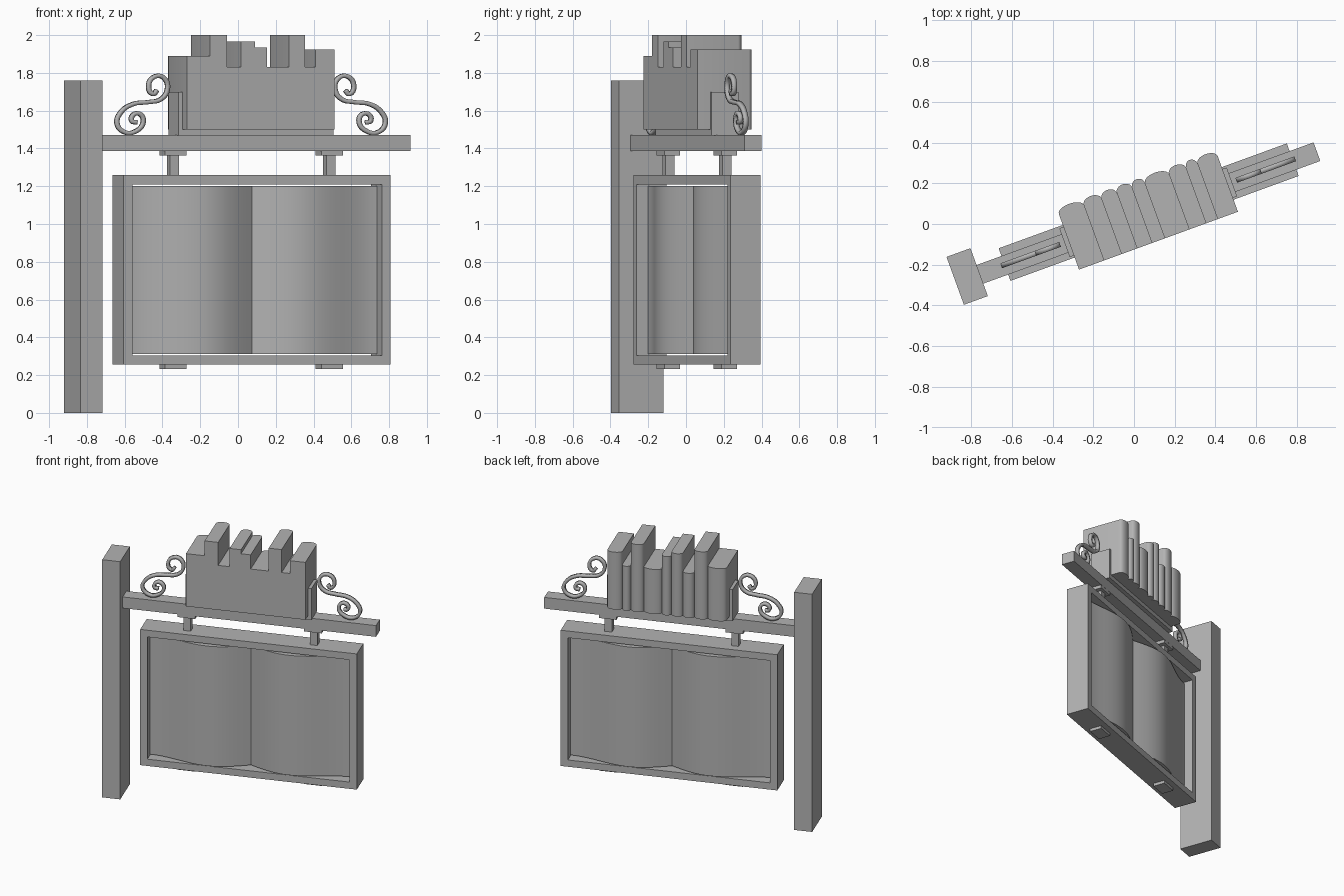
import bpy, bmesh, math
from mathutils import Matrix

cube = bpy.data.objects.get("Cube")
if cube:
    bpy.data.objects.remove(cube)

TURN = math.radians(20)   # whole sign is turned about z
MID_U, MID_V = 0.085, 0.03  # centre line of the hanging board

grey = bpy.data.materials.new("plain_grey")
grey.use_nodes = True
grey.diffuse_color = (0.45, 0.45, 0.45, 1)
grey.node_tree.nodes["Principled BSDF"].inputs["Base Color"].default_value = (0.45, 0.45, 0.45, 1)


def place(name, data):
    obj = bpy.data.objects.new(name, data)
    bpy.context.collection.objects.link(obj)
    data.materials.append(grey)
    obj.rotation_euler.z = TURN
    return obj


def finish(name, bm, smooth=False):
    bmesh.ops.recalc_face_normals(bm, faces=bm.faces)
    mesh = bpy.data.meshes.new(name)
    bm.to_mesh(mesh)
    bm.free()
    obj = place(name, mesh)
    if smooth:
        bpy.ops.object.select_all(action='DESELECT')
        obj.select_set(True)
        bpy.context.view_layer.objects.active = obj
        bpy.ops.object.shade_smooth_by_angle(angle=math.radians(35))
    return obj


def prism(name, outline, z0, z1, smooth=False):
    """Extrude a plan outline from z0 up to z1."""
    bm = bmesh.new()
    face = bm.faces.new([bm.verts.new((u, v, z0)) for u, v in outline])
    new = bmesh.ops.extrude_face_region(bm, geom=[face])["geom"]
    verts = [g for g in new if isinstance(g, bmesh.types.BMVert)]
    bmesh.ops.translate(bm, verts=verts, vec=(0, 0, z1 - z0))
    return finish(name, bm, smooth)


def box(name, u0, u1, v0, v1, z0, z1):
    return prism(name, [(u0, v0), (u1, v0), (u1, v1), (u0, v1)], z0, z1)


# Post and cross beam
box("post", -0.92, -0.795, -0.087, 0.163, 0, 1.76)
box("beam", -0.795, 0.965, -0.022, 0.075, 1.387, 1.47)

# Board frame: a rectangular ring, open front and back
bm = bmesh.new()
rings = []
for v in (-0.055, 0.115):
    for inset in (0, 0.05):
        u0, u1, z0, z1 = -0.665 + inset, 0.84 - inset, 0.255 + inset, 1.26 - inset
        rings.append([bm.verts.new(p) for p in ((u0, v, z0), (u1, v, z0), (u1, v, z1), (u0, v, z1))])
for a, b in ((0, 1), (1, 3), (3, 2), (2, 0)):
    for i in range(4):
        j = (i + 1) % 4
        bm.faces.new((rings[a][i], rings[a][j], rings[b][j], rings[b][i]))
finish("board_frame", bm)


# Open book inside the frame, bulging the same way on both sides
def bulge(s):
    """Half thickness of the pages, from the spine (0) to the outer edge (1)."""
    if s < 0.4:
        return 0.01 + 0.09 * math.sin(s / 0.4 * math.pi / 2)
    return 0.06 + 0.04 * math.cos((s - 0.4) / 0.6 * math.pi)


STEPS = 20
half = [(MID_U + 0.7025 * i / STEPS, bulge(abs(i) / STEPS)) for i in range(-STEPS, STEPS + 1)]
outline = [(u, MID_V - t) for u, t in half] + [(u, MID_V + t) for u, t in reversed(half)]
prism("open_book", outline, 0.313, 1.2, smooth=True)

# Hangers, with plates under the beam and under the board
for side, label in ((-1, "right"), (1, "left")):
    c = MID_U + side * 0.44
    box(label + "_hanger_rod", c - 0.025, c + 0.025, MID_V - 0.025, MID_V + 0.025, 1.255, 1.38)
    for part, z0, z1 in (("upper", 1.363, 1.39), ("lower", 0.233, 0.257)):
        box(f"{label}_{part}_plate", c - 0.061, c + 0.061, MID_V - 0.044, MID_V + 0.044, z0, z1)

# Row of books with rounded spines at the back
edges = [-0.33, -0.2, -0.106, -0.027, 0.053, 0.12, 0.245, 0.335, 0.394, 0.5]
tops = [1.89, 2.0, 1.83, 1.965, 1.935, 1.83, 2.0, 1.83, 1.925]
for n, top in enumerate(tops):
    u0, u1 = edges[n], edges[n + 1]
    c, r = (u0 + u1) / 2, (u1 - u0) / 2
    arc = [math.pi * k / 12 for k in range(13)]
    spine = [(c + r * math.cos(a), 0.172 + 0.03 * math.sin(a)) for a in arc]
    prism(f"book_{n + 1}", [(u0, -0.118), (u1, -0.118)] + spine, 1.5, top, smooth=True)

# Shelf under the books and upright end brackets
box("book_shelf", -0.33, 0.5, -0.045, 0.105, 1.468, 1.502)
for side, label in ((-1, "right"), (1, "left")):
    a, b = sorted((MID_U + side * 0.413, MID_U + side * 0.437))
    box(label + "_bracket", a, b, -0.045, 0.105, 1.468, 1.7)

# Scrolls: a flat ribbon along an S-shaped path, mirrored
path = [(.531, 1.709), (.553, 1.688), (.578, 1.735), (.537, 1.783), (.486, 1.767),
        (.473, 1.709), (.509, 1.661), (.582, 1.645), (.666, 1.635), (.733, 1.593),
        (.756, 1.534), (.716, 1.487), (.649, 1.492), (.608, 1.54), (.627, 1.582),
        (.666, 1.577), (.672, 1.545), (.644, 1.538)]
for side, label in ((-1, "right"), (1, "left")):
    curve = bpy.data.curves.new(label + "_scroll", 'CURVE')
    curve.dimensions = '2D'
    curve.extrude = 0.0125
    curve.resolution_u = 5
    spline = curve.splines.new('BEZIER')
    spline.bezier_points.add(len(path) - 1)
    for point, (d, z) in zip(spline.bezier_points, path):
        point.co = (MID_U + side * d, z, 0)
        point.handle_left_type = point.handle_right_type = 'AUTO'
    obj = place(label + "_scroll", curve)
    obj.rotation_euler = (math.pi / 2, 0, TURN)
    obj.location = Matrix.Rotation(TURN, 3, 'Z') @ Matrix.Translation((0, MID_V, 0)).translation
    solid = obj.modifiers.new("thickness", 'SOLIDIFY')
    solid.thickness = 0.022
    solid.offset = 0
